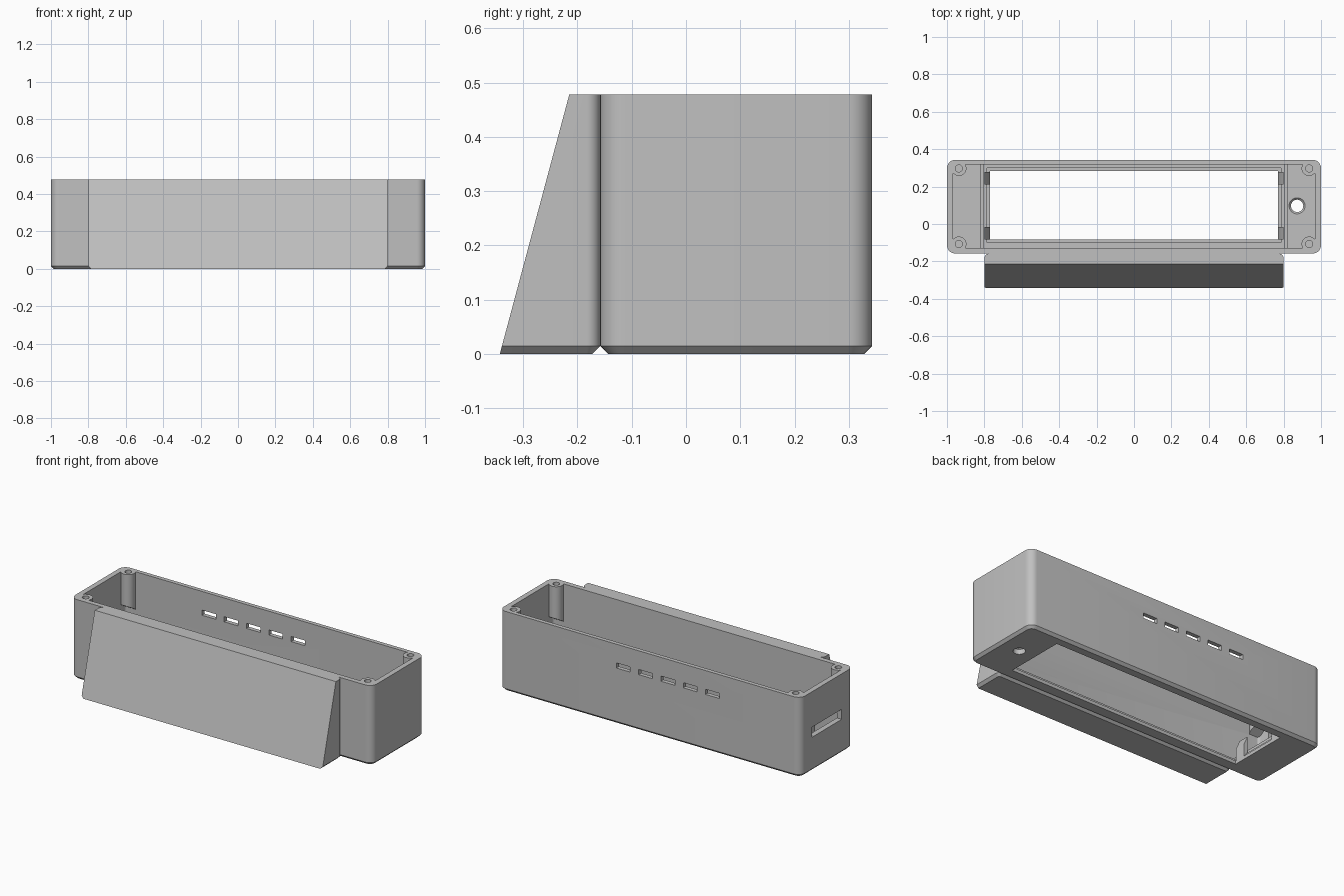
import bpy, bmesh, math
from mathutils import Vector

if "Cube" in bpy.data.objects:
    bpy.data.objects.remove(bpy.data.objects["Cube"], do_unlink=True)

TOP = 0.478            # rim height
BACK, FRONT = 0.343, -0.158
MID = (BACK + FRONT) / 2

grey = bpy.data.materials.new("light_grey_plastic")
grey.use_nodes = True
COLOUR = (0.53, 0.53, 0.53, 1)
grey.diffuse_color = COLOUR
grey.node_tree.nodes["Principled BSDF"].inputs["Base Color"].default_value = COLOUR


def make(name, bm):
    bmesh.ops.recalc_face_normals(bm, faces=bm.faces)
    mesh = bpy.data.meshes.new(name)
    bm.to_mesh(mesh)
    bm.free()
    mesh.materials.append(grey)
    ob = bpy.data.objects.new(name, mesh)
    bpy.context.collection.objects.link(ob)
    return ob


def outline(x, y0, y1, r, inset=0.0, steps=8):
    """Rounded rectangle, symmetric in x, shrunk by inset."""
    pts = []
    for i, (sx, yc) in enumerate([(1, y1 - r), (-1, y1 - r), (-1, y0 + r), (1, y0 + r)]):
        for k in range(steps + 1):
            a = math.pi / 2 * (i + k / steps)
            pts.append((sx * (x - r) + (r - inset) * math.cos(a),
                        yc + (r - inset) * math.sin(a)))
    return pts


def loft(levels):
    """Skin a stack of (outline, z) rings and cap both ends."""
    bm = bmesh.new()
    rings = [[bm.verts.new((x, y, z)) for x, y in pts] for pts, z in levels]
    for a, b in zip(rings, rings[1:]):
        for i in range(len(a)):
            j = (i + 1) % len(a)
            bm.faces.new((a[i], a[j], b[j], b[i]))
    bm.faces.new(rings[0])
    bm.faces.new(rings[-1])
    return bm


def slice_off(bm, point, normal):
    """Remove everything on the normal side of a plane and close the cut."""
    geom = bm.verts[:] + bm.edges[:] + bm.faces[:]
    cut = bmesh.ops.bisect_plane(bm, geom=geom, plane_co=point, plane_no=normal,
                                 clear_outer=True)["geom_cut"]
    bmesh.ops.contextual_create(bm, geom=[e for e in cut if isinstance(e, bmesh.types.BMEdge)])


def block(name, x0, x1, y0, y1, z0, z1):
    bm = bmesh.new()
    bmesh.ops.create_cube(bm, size=1)
    for v in bm.verts:
        v.co = ((x0 + x1) / 2 + v.co.x * (x1 - x0), (y0 + y1) / 2 + v.co.y * (y1 - y0),
                (z0 + z1) / 2 + v.co.z * (z1 - z0))
    return make(name, bm)


def rod_mesh(x, y, r, z0, z1, r_top=None):
    bm = bmesh.new()
    bmesh.ops.create_cone(bm, cap_ends=True, segments=32, radius1=r, radius2=r_top or r,
                          depth=z1 - z0)
    bmesh.ops.translate(bm, vec=(x, y, (z0 + z1) / 2), verts=bm.verts)
    return bm


def combine(target, tool, operation):
    mod = target.modifiers.new("combine", "BOOLEAN")
    mod.operation, mod.solver, mod.object = operation, "EXACT", tool
    bpy.context.view_layer.objects.active = target
    bpy.ops.object.modifier_apply(modifier=mod.name)
    bpy.data.objects.remove(tool, do_unlink=True)


# Case shell with chamfered foot
shell = [1, FRONT, BACK, 0.045]
case = make("case", loft([(outline(*shell, inset=0.015), 0),
                          (outline(*shell), 0.015), (outline(*shell), TOP)]))
cavity = outline(0.968, FRONT + 0.03, BACK - 0.025, 0.015)
combine(case, make("cavity", loft([(cavity, 0.04), (cavity, TOP + 0.1)])), "DIFFERENCE")

# Stepped display opening through the floor
combine(case, block("recess", -0.785, 0.785, -0.098, 0.3, 0.02, 0.2), "DIFFERENCE")
combine(case, block("opening", -0.77, 0.77, -0.082, 0.283, -0.1, 0.1), "DIFFERENCE")

# Corner screw bosses, tapered into the long walls
for sx in (-1, 1):
    for y, sy in ((0.297, 1), (-0.107, -1)):
        bm = rod_mesh(sx * 0.936, y, 0.04, 0.15, TOP)
        slice_off(bm, Vector((0, y, 0.265)), Vector((0, -sy * 0.6, -1)))
        combine(case, make("boss", bm), "UNION")
        combine(case, make("screw_hole", rod_mesh(sx * 0.936, y, 0.019, 0.32, TOP + 0.1)),
                "DIFFERENCE")

# Floor button hole with a countersink
combine(case, make("button_hole", rod_mesh(0.872, 0.097, 0.033, -0.1, 0.1)), "DIFFERENCE")
combine(case, make("countersink", rod_mesh(0.872, 0.097, 0.033, 0.03, 0.05, 0.053)),
        "DIFFERENCE")

# Back vents and the end port
for i in range(-2, 3):
    x = -0.12 + i * 0.148
    combine(case, block("vent", x - 0.046, x + 0.046, 0.25, 0.45, 0.335, 0.366), "DIFFERENCE")
combine(case, block("port", -1.1, -0.9, MID - 0.14, MID + 0.14, 0.205, 0.265), "DIFFERENCE")

# Sloping front panel with rounded rear corners
plan = [0.8, -0.5, FRONT, 0.025]
bm = loft([(outline(*plan, inset=0.015), 0), (outline(*plan), 0.015), (outline(*plan), TOP)])
slice_off(bm, Vector((0, -0.343, 0)), Vector((0, -TOP, 0.128)))
panel = make("front_panel", bm)

# Floor ribs and display clips at both ends
parts = [case, panel]
for sx, side in ((-1, "right"), (1, "left")):
    x0, x1 = sorted((sx * 0.803, sx * 0.82))
    parts.append(block(side + "_floor_rib", x0, x1, FRONT + 0.028, BACK - 0.023, 0.035, 0.07))
    for y, end in ((0.245, "back"), (-0.05, "front")):
        x0, x1 = sorted((sx * 0.771, sx * 0.798))
        clip = block(f"{side}_{end}_clip", x0, x1, y - 0.033, y + 0.033, 0.02, 0.15)
        for v in clip.data.vertices:
            if v.co.z > 0.1 and abs(v.co.x) < 0.78:
                v.co.z = 0.09
        parts.append(clip)

for ob in parts:
    bpy.ops.object.select_all(action="DESELECT")
    ob.select_set(True)
    bpy.context.view_layer.objects.active = ob
    bpy.ops.object.shade_smooth_by_angle(angle=math.radians(30))
